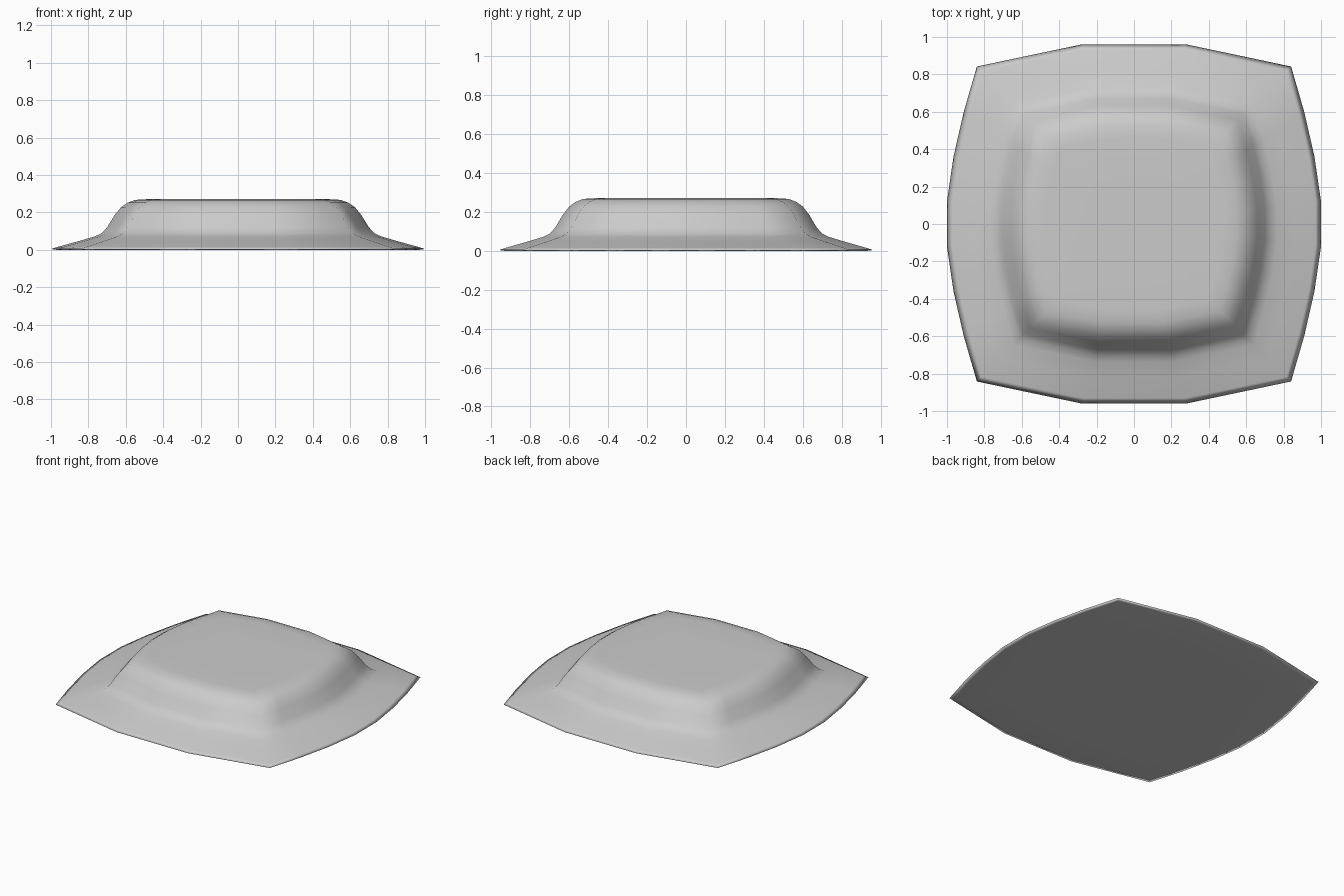
import bpy, bmesh

if "Cube" in bpy.data.objects:
    bpy.data.objects.remove(bpy.data.objects["Cube"])

# Quarter outline of the rim, mirrored into a full counter-clockwise loop
right = [(1.0, 0.12), (0.965, 0.36), (0.91, 0.60), (0.84, 0.842)]
quarter = right + [(0.28, 0.96)]
outline = quarter + [(-x, y) for x, y in reversed(quarter)]
outline += [(-x, -y) for x, y in outline]

# Cross-section from floor to plateau: (scale of outline, height)
profile = [(0.70, 0.0), (0.97, 0.0), (1.0, 0.004), (0.97, 0.014), (0.85, 0.047),
           (0.765, 0.072), (0.73, 0.088), (0.70, 0.12), (0.66, 0.185),
           (0.625, 0.228), (0.59, 0.252), (0.55, 0.267), (0.48, 0.271),
           (0.25, 0.271)]


def build_cushion():
    bm = bmesh.new()
    loops = [[bm.verts.new((x * s, y * s, z)) for x, y in outline]
             for s, z in profile]
    n = len(outline)
    for low, high in zip(loops, loops[1:]):
        for i in range(n):
            j = (i + 1) % n
            bm.faces.new((low[i], low[j], high[j], high[i]))
    bm.faces.new(list(reversed(loops[0])))   # flat underside
    bm.faces.new(loops[-1])                  # flat plateau
    bmesh.ops.recalc_face_normals(bm, faces=bm.faces)
    for f in bm.faces:
        f.smooth = True
    mesh = bpy.data.meshes.new("raised_pad")
    bm.to_mesh(mesh)
    bm.free()
    obj = bpy.data.objects.new("raised_pad", mesh)
    bpy.context.collection.objects.link(obj)
    return obj


build_cushion()
